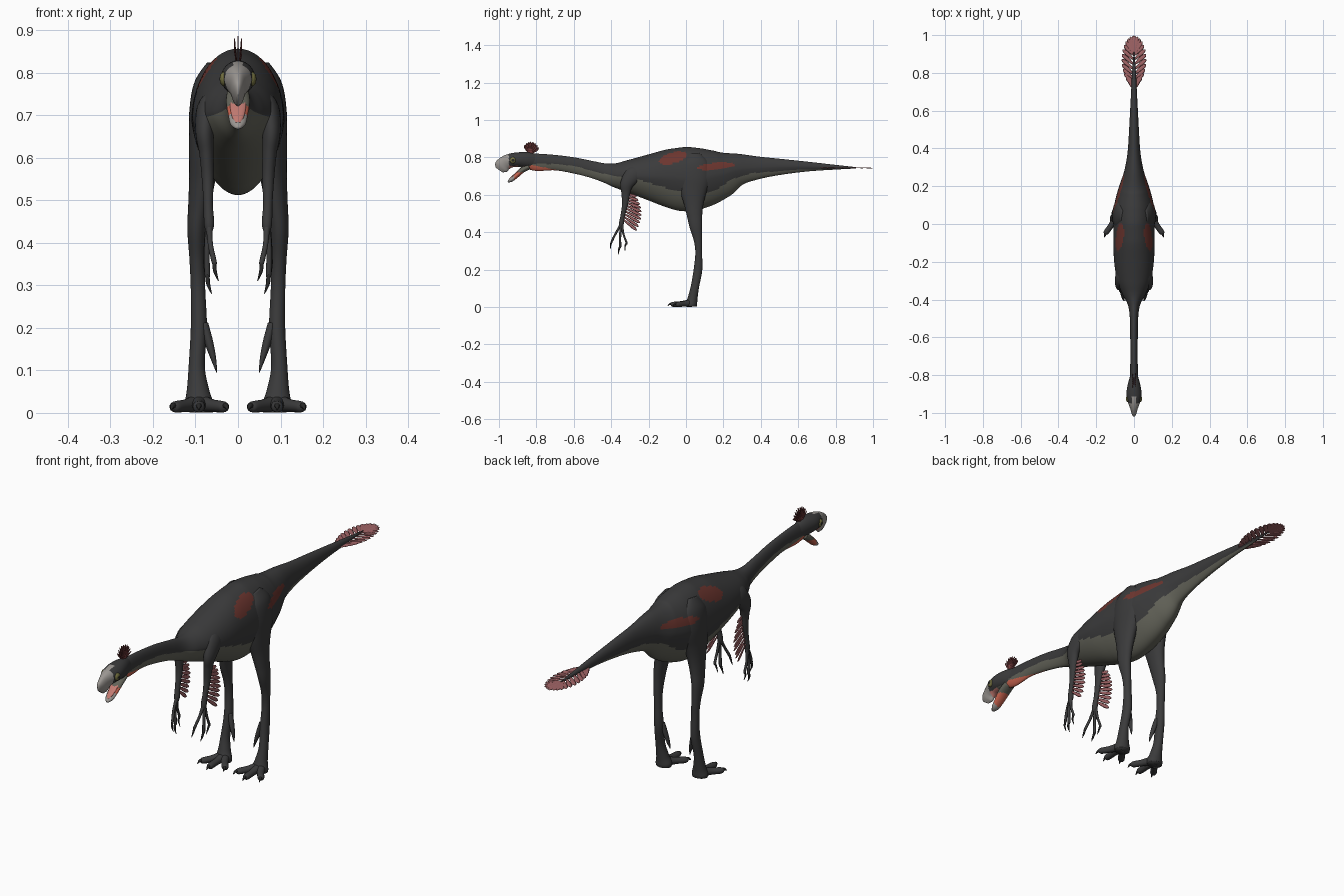
import bpy, bmesh, math
from mathutils import Vector

if "Cube" in bpy.data.objects:
    bpy.data.objects.remove(bpy.data.objects["Cube"])

COLOURS = {
    "charcoal": (.043, .043, .044), "pale_belly": (.125, .125, .10),
    "patch_red": (.15, .036, .028), "throat_orange": (.60, .13, .08),
    "beak_grey": (.33, .31, .29), "mouth_pink": (.55, .20, .17),
    "feather_pink": (.36, .13, .135), "eye_olive": (.17, .16, .05),
    "claw_black": (.02, .02, .02), "crest_red": (.19, .05, .05)}
NAMES = list(COLOURS)
MATS = []
for name, c in COLOURS.items():
    m = bpy.data.materials.new(name)
    m.diffuse_color = (*c, 1)
    m.use_nodes = True
    m.node_tree.nodes["Principled BSDF"].inputs["Base Color"].default_value = m.diffuse_color
    MATS.append(m)
DARK, PALE, PATCH, THROAT, BEAK, MOUTH, PINK, EYE, CLAW, CREST = range(10)


def spline(keys, steps):
    """Smooth curve through key rows of any length."""
    out, n = [], len(keys)
    for i in range(n - 1):
        p0, p1, p2, p3 = (keys[min(max(j, 0), n - 1)] for j in (i - 1, i, i + 1, i + 2))
        for s in range(steps):
            t = s / steps
            out.append([.5 * (2*b + (c - a)*t + (2*a - 5*b + 4*c - d)*t*t + (3*b - a - 3*c + d)*t**3)
                        for a, b, c, d in zip(p0, p1, p2, p3)])
    return out + [list(keys[-1])]


def tube(bm, keys, ref=(0, 1, 0), segs=16, steps=5, mat=DARK, taper=0.0):
    """Skin rows of (x, y, z, side radius, ref radius) with closed ends."""
    rows = spline(keys, steps)
    pts = [Vector(r[:3]) for r in rows]
    rings = []
    for i, r in enumerate(rows):
        t = (pts[min(i + 1, len(pts) - 1)] - pts[max(i - 1, 0)]).normalized()
        side = t.cross(Vector(ref)).normalized()
        up = side.cross(t)
        ring = []
        for k in range(segs):
            a = 2 * math.pi * k / segs
            w = 1 + taper * min(math.sin(a), 0)
            ring.append(bm.verts.new(pts[i] + side * (max(r[3], .0005) * math.cos(a) * w)
                                     + up * (max(r[4], .0005) * math.sin(a))))
        rings.append(ring)
    faces = [bm.faces.new((a[k], a[(k + 1) % segs], b[(k + 1) % segs], b[k]))
             for a, b in zip(rings, rings[1:]) for k in range(segs)]
    faces += [bm.faces.new(rings[0][::-1]), bm.faces.new(rings[-1])]
    for f in faces:
        f.material_index = mat


def leaf(bm, base, tip, width, ref, mat):
    """Thin pointed feather whose flat side faces ref."""
    b, t = Vector(base), Vector(tip)
    prof = ((0, .35), (.35, .8), (.75, 1), (.93, .65), (1, .05))
    tube(bm, [(*b.lerp(t, f), width * w, .0015) for f, w in prof], ref, 6, 2, mat)


def finish(bm, name, rule=None, mirror=False):
    bmesh.ops.recalc_face_normals(bm, faces=bm.faces)
    for f in bm.faces:
        f.smooth = True
        if rule:
            f.material_index = rule(f.calc_center_median(), f.material_index)
    me = bpy.data.meshes.new(name)
    bm.to_mesh(me)
    bm.free()
    for m in MATS:
        me.materials.append(m)
    ob = bpy.data.objects.new(name, me)
    bpy.context.collection.objects.link(ob)
    if mirror:
        mod = ob.modifiers.new("mirror", 'MIRROR')
        mod.use_mirror_merge = False
    return ob


# Colour rules for the skin
BELLY_LINE = [(-1, .74), (-.85, .765), (-.7, .765), (-.6, .755), (-.45, .715), (-.35, .695),
              (-.25, .68), (-.15, .65), (-.05, .62), (.05, .60), (.15, .62), (.25, .685),
              (.35, .715), (.6, .735), (.8, .738), (.95, .73)]


def belly_z(y):
    for (y0, z0), (y1, z1) in zip(BELLY_LINE, BELLY_LINE[1:]):
        if y <= y1:
            return z0 + (z1 - z0) * (y - y0) / (y1 - y0)
    return .73


def in_patch(c):
    if abs(c.x) < .035:
        return False
    for y, z, ry, rz, slope in ((-.07, .797, .075, .030, .25), (.16, .752, .10, .019, .08)):
        dy = c.y - y
        if (dy / ry)**2 + ((c.z - z - slope * dy) / rz)**2 < 1:
            return True
    return False


def skin(c, m):
    if -.88 < c.y < -.6 and c.z < .765 - .2 * (c.y + .85):
        return THROAT
    if c.z < belly_z(c.y):
        return PALE
    return PATCH if in_patch(c) else DARK


# Body, neck and tail: (y, bottom, top, half width)
BODY = [(-.86, .745, .815, .026), (-.8, .728, .82, .022), (-.7, .731, .813, .019),
        (-.6, .715, .80, .020), (-.5, .69, .78, .022), (-.43, .665, .768, .032),
        (-.37, .637, .772, .062), (-.3, .61, .79, .089), (-.2, .572, .818, .105),
        (-.1, .535, .845, .109), (0, .512, .856, .109), (.1, .535, .85, .104),
        (.19, .582, .837, .082), (.28, .648, .822, .052), (.38, .682, .806, .034),
        (.5, .706, .793, .026), (.65, .725, .777, .018), (.8, .735, .76, .010),
        (.91, .741, .748, .002)]
bm = bmesh.new()
tube(bm, [(0, y, (a + b) / 2, w, (b - a) / 2) for y, a, b, w in BODY], (0, 0, 1), 80, 14, taper=.2)
finish(bm, "body_neck_tail", skin)

# Skull with beak
HEAD = [(-.80, .745, .815, .019), (-.85, .745, .828, .033), (-.90, .748, .827, .040),
        (-.94, .745, .820, .033), (-.97, .728, .806, .021), (-.988, .708, .787, .014),
        (-.999, .710, .755, .004)]


def head_rule(c, m):
    if c.y < -.947 or (abs(c.x) < .012 and c.z > .79 and c.y < -.915):
        return BEAK
    if c.z < .755:
        return MOUTH if c.y < -.90 else PALE
    return DARK


bm = bmesh.new()
tube(bm, [(0, y, (a + b) / 2, w, (b - a) / 2) for y, a, b, w in HEAD], (0, 0, 1), 40, 8)
finish(bm, "skull", head_rule)

# Open lower jaw, with the mouth lining on its upper side
bm = bmesh.new()
tube(bm, [(0, -.84, .752, .026, .016), (0, -.875, .732, .028, .015), (0, -.91, .70, .023, .013),
          (0, -.935, .680, .018, .011), (0, -.952, .670, .006, .004)], (0, 0, 1), 24, 8)
bm.normal_update()
finish(bm, "lower_jaw", lambda c, m: BEAK if c.y < -.918 else THROAT if c.z < .72 else PALE)
bm = bmesh.new()
tube(bm, [(0, -.865, .752, .018, .004), (0, -.90, .723, .019, .004), (0, -.93, .696, .014, .004),
          (0, -.945, .682, .006, .003)], (0, 0, 1), 12, 5, MOUTH)
finish(bm, "mouth_lining")

# Eyes
bm = bmesh.new()
bmesh.ops.create_uvsphere(bm, u_segments=24, v_segments=16, radius=.017)
for v in bm.verts:
    v.co = Vector((v.co.x * .6 + .033, v.co.y - .925, v.co.z + .785))


def eye_rule(c, m):
    return CLAW if (c.y + .925)**2 + (c.z - .785)**2 < .007**2 else EYE


finish(bm, "eyes", eye_rule, True)

# Head crest
bm = bmesh.new()
for row, x in enumerate((-.006, 0, .006)):
    for i in range(8):
        a = math.radians(-50 + 15 * i + row * 5)
        r = .068 - .006 * abs(row - 1)
        leaf(bm, (x * .4, -.835, .815), (x * 1.4, -.83 + r * .75 * math.sin(a), .818 + r * math.cos(a)),
             .0045, (1, 0, 0), CREST)
finish(bm, "crest_feathers")

# Tail fan
bm = bmesh.new()
for s in (-1, 1):
    for i in range(13):
        a = math.radians(4 + 12.5 * i)
        y = .875 + .122 * math.cos(a)
        leaf(bm, (0, min(y - .055, .90), .745), (s * .065 * math.sin(a), y, .743 + .0004 * (i % 2)),
             .011, (0, 0, 1), PINK)
finish(bm, "tail_fan")

# Legs
bm = bmesh.new()
tube(bm, [(.062, .04, .82, .012, .03), (.070, .045, .77, .034, .075), (.074, .045, .70, .041, .088),
          (.078, .040, .62, .037, .071), (.084, .042, .55, .031, .052), (.091, .046, .49, .026, .041),
          (.097, .053, .43, .022, .034), (.096, .064, .36, .018, .023), (.094, .068, .29, .017, .018),
          (.092, .064, .20, .019, .023), (.097, .048, .11, .019, .022), (.094, .036, .05, .027, .026),
          (.092, .03, .018, .036, .030), (.092, .03, .002, .034, .028)], (0, 1, 0), 40, 8)
finish(bm, "legs", lambda c, m: PATCH if in_patch(c) else DARK, True)

# Toes with claws, and the inner spur
bm = bmesh.new()
for dx, ty in ((-.058, -.045), (0, -.072), (.056, -.045)):
    mid, tip = (.092 + dx * .55, ty * .5 + .012, .017), (.092 + dx, ty, .014)
    tube(bm, [(.092 + dx * .1, .03, .022, .021, .021), (*mid, .015, .015),
              (*tip, .014, .013), (.092 + dx * 1.1, ty - .010, .012, .004, .005)], (0, 0, 1))
    tube(bm, [(*tip, .007, .008), (.092 + dx * 1.1, ty - .013, .017, .006, .006),
              (.092 + dx * 1.17, ty - .026, .006, .001, .001)], (0, 0, 1), 10, 4, CLAW)
tube(bm, [(.080, .058, .21, .010, .012), (.068, .052, .165, .010, .012),
          (.057, .047, .125, .006, .009), (.050, .043, .095, .001, .002)])
finish(bm, "toes", None, True)

# Arms
bm = bmesh.new()
tube(bm, [(.062, -.24, .74, .018, .03), (.072, -.28, .71, .026, .045), (.078, -.315, .66, .022, .036),
          (.074, -.322, .61, .017, .024), (.071, -.326, .55, .014, .016), (.070, -.338, .49, .011, .012),
          (.068, -.346, .445, .012, .013), (.068, -.35, .425, .007, .008)], (0, 1, 0), 24, 6)
finish(bm, "arms", None, True)

# Fingers with hooked claws
bm = bmesh.new()
for x, y, z, r in ((.056, -.395, .355, .006), (.072, -.352, .325, .0065), (.076, -.318, .345, .0055)):
    tip = (x, y, z)
    tube(bm, [(.068, -.343, .45, .008, .008), ((.068 + x) / 2 + .003, (y - .346) / 2 - .003, (z + .44) / 2, r, r),
              (*tip, r, r), (x - .002, y, z - .008, r * .5, r * .5)], (0, 1, 0), 10)
    tube(bm, [(*tip, r * .8, r * .9), (x - .002, y - .008, z - .022, r * .7, r * .7),
              (x - .010, y - .008, z - .045, .001, .001)], (0, 1, 0), 8, 4, CLAW)
finish(bm, "fingers", None, True)

# Arm feathers
bm = bmesh.new()
for i in range(10):
    f = i / 9
    z = .605 - .135 * f
    reach = .045 + .043 * math.sin(math.pi * (.12 + .75 * f))
    leaf(bm, (.071, -.318 - .02 * f, z), (.075 + .003 * (i % 2), -.325 + reach, z - .015 - .045 * f),
         .0085, (1, 0, 0), PINK)
finish(bm, "arm_feathers", None, True)
